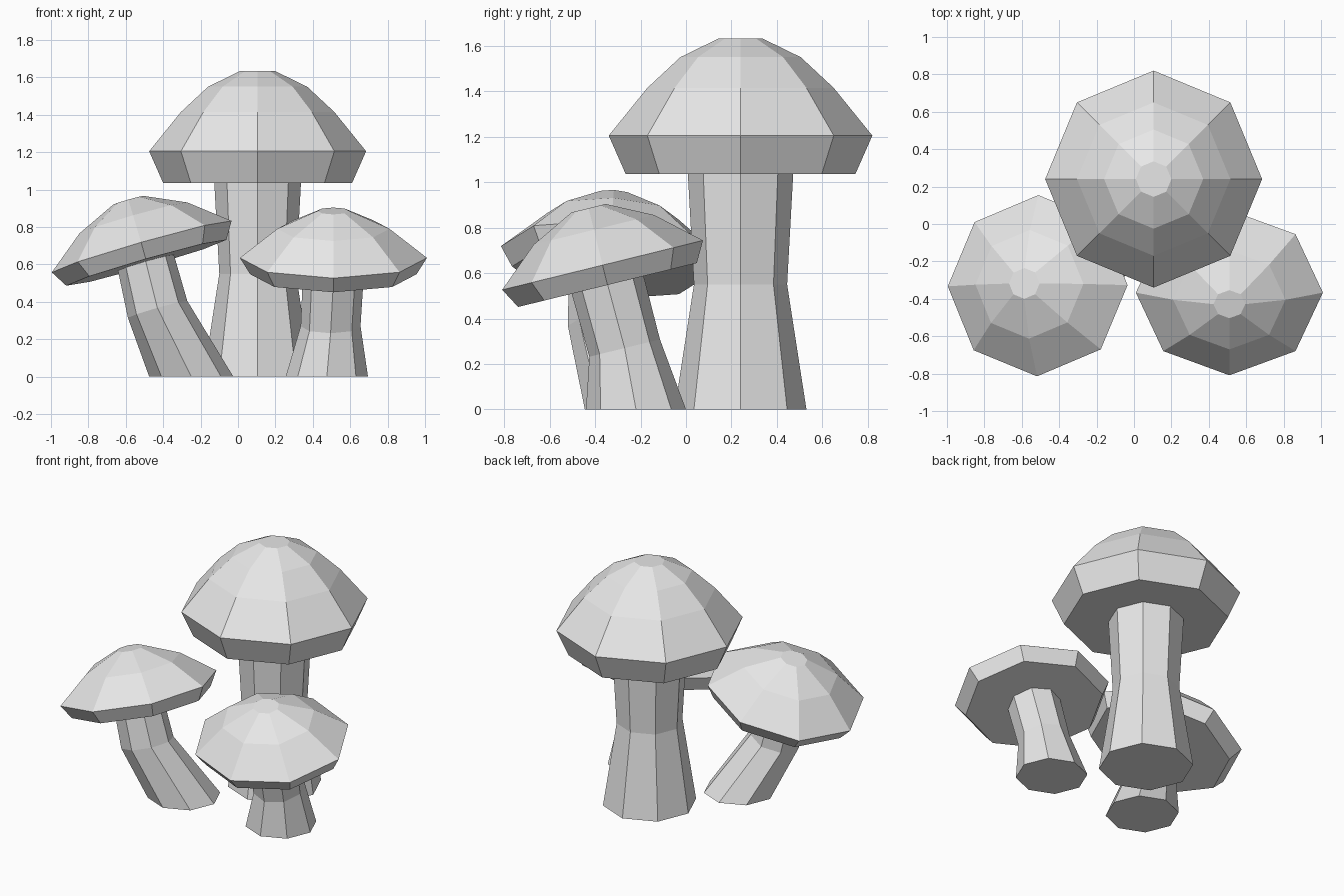
import bpy
import bmesh
from math import cos, sin, tau
from mathutils import Matrix, Vector

SIDES = 8

cube = bpy.data.objects.get("Cube")
if cube:
    bpy.data.objects.remove(cube, do_unlink=True)

# Single flat colour
grey = bpy.data.materials.new("plain_grey")
grey.use_nodes = True
grey.diffuse_color = (0.8, 0.8, 0.8, 1)
grey.node_tree.nodes["Principled BSDF"].inputs["Base Color"].default_value = grey.diffuse_color


def ring_frame(center, axis):
    """Matrix that places a flat ring at center, facing along axis."""
    turn = Vector((0, 0, 1)).rotation_difference(Vector(axis))
    return Matrix.Translation(center) @ turn.to_matrix().to_4x4()


def loft(name, rings):
    """Join octagonal rings (frame, radius_x, radius_y) into a closed flat-shaded solid."""
    bm = bmesh.new()
    loops = []
    for frame, rx, ry in rings:
        loops.append([bm.verts.new(frame @ Vector((rx * cos(tau * i / SIDES),
                                                   ry * sin(tau * i / SIDES), 0)))
                      for i in range(SIDES)])
    for low, high in zip(loops, loops[1:]):
        for i in range(SIDES):
            j = (i + 1) % SIDES
            bm.faces.new((low[i], low[j], high[j], high[i]))
    bm.faces.new(loops[0][::-1])
    bm.faces.new(loops[-1])
    bmesh.ops.recalc_face_normals(bm, faces=bm.faces)
    mesh = bpy.data.meshes.new(name)
    bm.to_mesh(mesh)
    bm.free()
    mesh.materials.append(grey)
    obj = bpy.data.objects.new(name, mesh)
    bpy.context.collection.objects.link(obj)
    return obj


def cap(name, center, axis, profile, stretch=1.0):
    """Cap from a (radius, height) profile; the rim lies at height 0."""
    frame = ring_frame(center, axis)
    loft(name, [(frame @ Matrix.Translation((0, 0, h)), r, r * stretch) for r, h in profile])


def stem(name, sections):
    """Stem from (center, axis, radius) cross-sections."""
    loft(name, [(ring_frame(c, a), r, r) for c, a, r in sections])


UP = (0, 0, 1)
LEAN_RIGHT = (-0.287, 0.05, 1)
LEAN_FRONT = (0, -0.246, 1)

# Tall mushroom
cap("tall_cap", (0.105, 0.24, 1.205), UP,
    [(0.505, -0.17), (0.58, 0), (0.41, 0.21), (0.265, 0.345), (0.095, 0.428)])
stem("tall_stem", [((0.105, 0.24, 0), UP, 0.29),
                   ((0.105, 0.24, 0.55), UP, 0.205),
                   ((0.105, 0.24, 1.04), UP, 0.232)])

# Two small mushrooms, each leaning its own way
small_profile = [(0.445, -0.09), (0.50, 0), (0.30, 0.16), (0.085, 0.258)]

cap("right_cap", (-0.515, -0.33, 0.695), LEAN_RIGHT, small_profile, 0.97)
stem("right_stem", [((-0.25, -0.22, 0), UP, 0.225),
                    ((-0.43, -0.355, 0.36), LEAN_RIGHT, 0.165),
                    ((-0.495, -0.36, 0.62), LEAN_RIGHT, 0.155)])

cap("left_cap", (0.51, -0.367, 0.635), LEAN_FRONT, small_profile, 0.91)
stem("left_stem", [((0.475, -0.22, 0), UP, 0.22),
                   ((0.495, -0.27, 0.27), LEAN_FRONT, 0.16),
                   ((0.51, -0.345, 0.55), LEAN_FRONT, 0.163)])
